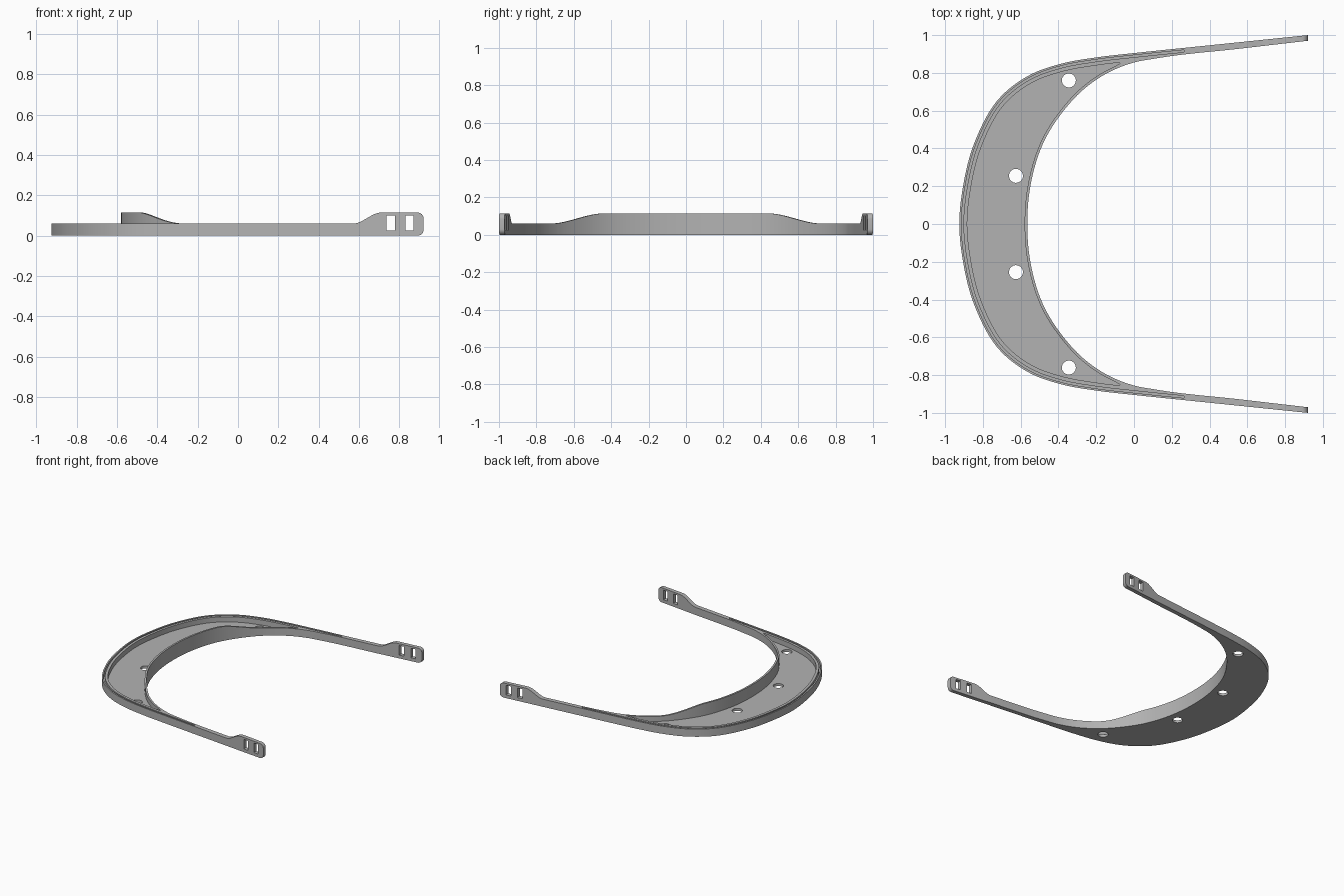
import bpy, bmesh, math
from mathutils import Vector

if "Cube" in bpy.data.objects:
    bpy.data.objects.remove(bpy.data.objects["Cube"])

GREY = bpy.data.materials.new("grey plastic")
GREY.use_nodes = True
GREY.diffuse_color = (0.45, 0.45, 0.45, 1)
GREY.node_tree.nodes["Principled BSDF"].inputs["Base Color"].default_value = (0.45, 0.45, 0.45, 1)

RIM, FLOOR, TALL = 0.06, 0.02, 0.115   # heights
JOIN, TIP = 0.57, 0.92                 # arm tab start and end in x


def spline(points, steps=8):
    """Smooth curve through the points, mirrored across the x axis."""
    full = [Vector((x, -y)) for x, y in reversed(points[1:])] + [Vector(p) for p in points]
    full = [2 * full[0] - full[1]] + full + [2 * full[-1] - full[-2]]
    out = []
    for a, b, c, d in zip(full, full[1:], full[2:], full[3:]):
        # centripetal-like tangents keep uneven spacing smooth
        l0, l1, l2 = (b - a).length, (c - b).length, (d - c).length
        m1 = ((b - a) / l0 * l1 + (c - b) / l1 * l0) / (l0 + l1) * l1
        m2 = ((c - b) / l1 * l2 + (d - c) / l2 * l1) / (l1 + l2) * l1
        for i in range(steps):
            t = i / steps
            out.append((2*t**3 - 3*t*t + 1) * b + (t**3 - 2*t*t + t) * m1
                       + (3*t*t - 2*t**3) * c + (t**3 - t*t) * m2)
    return out + [full[-2]]


def offset(path, dist):
    """Shift a path sideways; positive moves it toward +x at the middle."""
    out = []
    for i, p in enumerate(path):
        d = (path[min(i + 1, len(path) - 1)] - path[max(i - 1, 0)]).normalized()
        out.append(p + Vector((d.y, -d.x)) * dist)
    return out


def make(name, bm):
    bmesh.ops.recalc_face_normals(bm, faces=bm.faces)
    mesh = bpy.data.meshes.new(name)
    bm.to_mesh(mesh)
    bm.free()
    mesh.materials.append(GREY)
    ob = bpy.data.objects.new(name, mesh)
    bpy.context.collection.objects.link(ob)
    return ob


def skin(name, lower, upper):
    """Solid between two matching outlines."""
    bm = bmesh.new()
    a = [bm.verts.new(p) for p in lower]
    b = [bm.verts.new(p) for p in upper]
    bm.faces.new(a)
    bm.faces.new(b)
    for i in range(len(a)):
        j = (i + 1) % len(a)
        bm.faces.new((a[i], a[j], b[j], b[i]))
    return make(name, bm)


def prism(name, outline, z0, z1):
    return skin(name, [(p.x, p.y, z0) for p in outline], [(p.x, p.y, z1) for p in outline])


def box(name, x, y, z, sx, sy, sz):
    w, h = sx / 2, sy / 2
    pts = [Vector((x - w, y - h)), Vector((x + w, y - h)), Vector((x + w, y + h)), Vector((x - w, y + h))]
    return prism(name, pts, z - sz / 2, z + sz / 2)


def cut(target, cutter):
    cutter.hide_render = True
    mod = target.modifiers.new("cut", "BOOLEAN")
    mod.operation, mod.solver, mod.object = "DIFFERENCE", "EXACT", cutter
    bpy.context.view_layer.objects.active = target
    bpy.ops.object.modifier_apply(modifier=mod.name)
    bpy.data.objects.remove(cutter)


def smooth(ob):
    bpy.ops.object.select_all(action="DESELECT")
    ob.select_set(True)
    bpy.context.view_layer.objects.active = ob
    bpy.ops.object.shade_smooth_by_angle(angle=math.radians(30))


def ease(t):
    t = max(0, min(1, t))
    return t * t * (3 - 2 * t)


def arm_out(x):
    return 0.905 + 0.103 * x


def arm_in(x):
    return 0.97 + 0.116 * (x - TIP)


# Outer and inner edges of the frame
outer = spline([(-0.925, 0), (-0.905, 0.2), (-0.845, 0.43), (-0.7, 0.68), (-0.55, 0.79),
                (-0.38, 0.85), (-0.2, 0.882), (0, arm_out(0)), (0.3, arm_out(0.3)), (JOIN, arm_out(JOIN))])
inner = spline([(-0.565, 0), (-0.545, 0.22), (-0.47, 0.45), (-0.38, 0.59), (-0.27, 0.71),
                (-0.13, 0.805), (0, 0.855), (0.12, arm_in(0.12)), (JOIN, arm_in(JOIN))])

# Main frame with its sunken floor
frame = prism("visor_frame", outer + inner[::-1], 0, RIM)
tip = Vector((-0.07, 0.853))
ledge = [p for p in offset(outer, 0.042) if p.x < tip.x - 0.02]
back = [p for p in offset(inner, -0.014) if p.x < tip.x - 0.02]
pocket = [Vector((tip.x, -tip.y))] + ledge + [tip] + back[::-1]
cut(frame, prism("pocket_cutter", pocket, FLOOR, 0.2))

# Narrow slot in the rim that holds the sheet
slot = [(a, b) for a, b in zip(offset(outer, 0.011), offset(outer, 0.022)) if a.x < 0.3]
cut(frame, prism("groove_cutter", [a for a, b in slot] + [b for a, b in reversed(slot)], FLOOR, 0.2))

# Round holes in the floor
for x, y in ((-0.345, 0.76), (-0.625, 0.255)):
    for side in (1, -1):
        ring = [Vector((x + 0.037 * math.cos(a), side * y + 0.037 * math.sin(a)))
                for a in (math.tau * i / 32 for i in range(32))]
        cut(frame, prism("hole_cutter", ring, -0.1, 0.1))
smooth(frame)

# Raised brow wall along the inner edge, fading down at both ends
bm = bmesh.new()
rows = []
for a, b in zip(inner, offset(inner, -0.014)):
    if a.x < -0.26:
        top = RIM + (TALL - RIM) * (1 - ease((abs(a.y) - 0.43) / 0.29))
        rows.append([bm.verts.new((p.x, p.y, z)) for p, z in ((a, RIM), (b, RIM), (b, top), (a, top))])
for r, s in zip(rows, rows[1:]):
    for i in range(4):
        j = (i + 1) % 4
        bm.faces.new((r[i], r[j], s[j], s[i]))
bm.faces.new(rows[0])
bm.faces.new(rows[-1])
smooth(make("brow_wall", bm))

# Strap tabs at the arm ends: rounded profile with two slots
profile = [(JOIN, 0)]
for cz, start in ((0.03, -90), (TALL - 0.03, 0)):
    for i in range(7):
        a = math.radians(start + 15 * i)
        profile.append((TIP - 0.03 + 0.03 * math.cos(a), cz + 0.03 * math.sin(a)))
for i in range(13):
    t = i / 12
    profile.append((0.71 - (0.71 - JOIN) * t, TALL - (TALL - RIM) * ease(t)))

for side, label in ((1, "back"), (-1, "front")):
    tab = skin(label + "_strap_tab", [(x, side * arm_out(x), z) for x, z in profile],
               [(x, side * arm_in(x), z) for x, z in profile])
    for x in (0.757, 0.851):
        cut(tab, box("slot_cutter", x, side * 0.97, 0.063, 0.04, 0.3, 0.075))
    smooth(tab)
